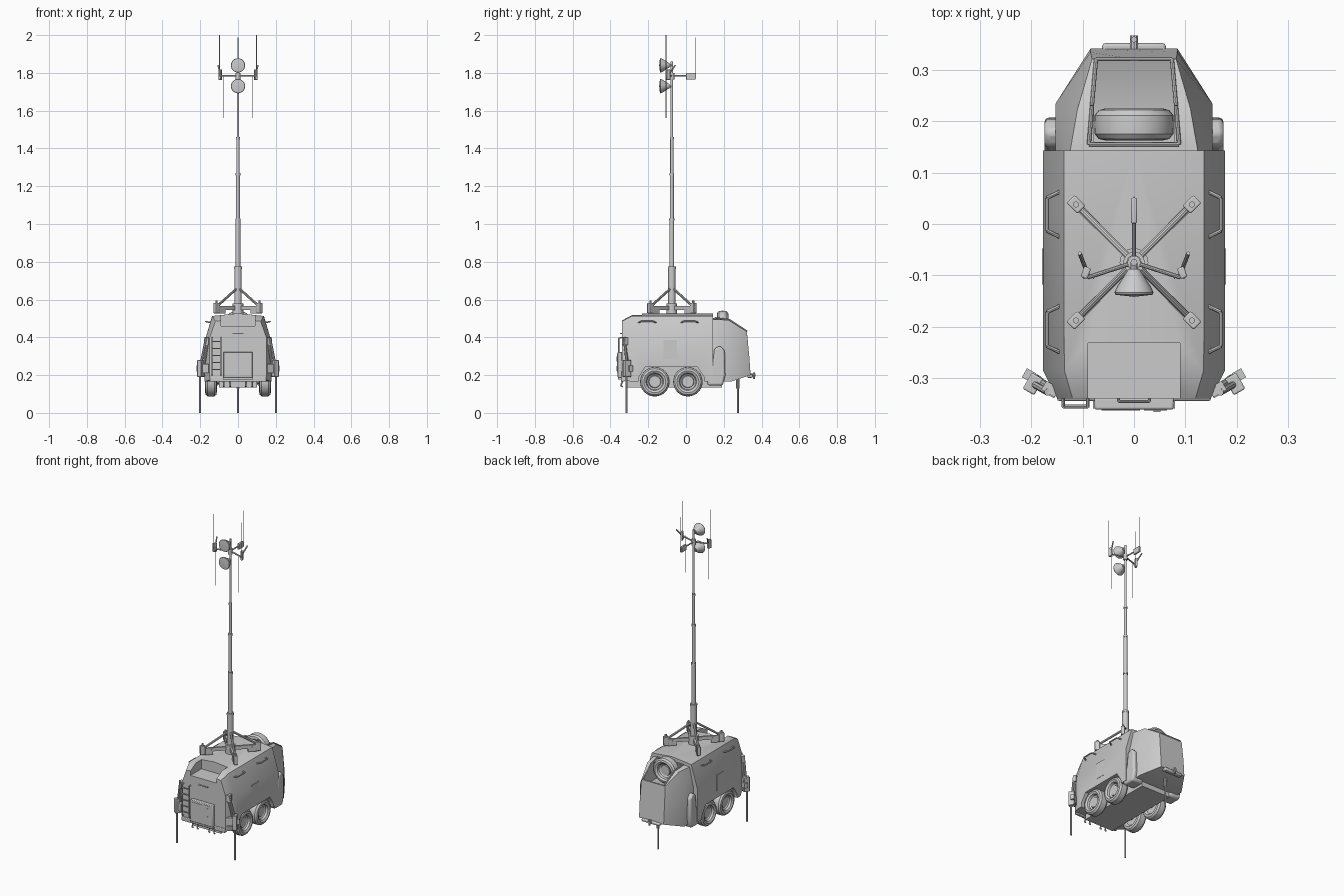
import bpy, bmesh, math
from mathutils import Vector, Matrix

if "Cube" in bpy.data.objects:
    bpy.data.objects.remove(bpy.data.objects["Cube"])


def finish(name, bm):
    bmesh.ops.recalc_face_normals(bm, faces=bm.faces)
    me = bpy.data.meshes.new(name)
    bm.to_mesh(me)
    bm.free()
    ob = bpy.data.objects.new(name, me)
    bpy.context.collection.objects.link(ob)
    return ob


def bevel(ob, w, seg=2):
    m = ob.modifiers.new("bevel", 'BEVEL')
    m.width, m.segments, m.limit_method = w, seg, 'ANGLE'
    return ob


def box(name, loc, size, rot=(0, 0, 0), bev=0):
    bm = bmesh.new()
    bmesh.ops.create_cube(bm, size=1)
    bmesh.ops.scale(bm, vec=size, verts=bm.verts)
    ob = finish(name, bm)
    ob.location, ob.rotation_euler = loc, rot
    return bevel(ob, bev) if bev else ob


def rods(name, paths, r, r2=None, n=10):
    """Round bars along point paths."""
    bm = bmesh.new()
    for path in paths:
        for a, b in zip(path, path[1:]):
            a, b = Vector(a), Vector(b)
            d = b - a
            mat = Matrix.Translation((a + b) / 2) @ d.to_track_quat('Z', 'Y').to_matrix().to_4x4()
            bmesh.ops.create_cone(bm, cap_ends=True, segments=n, radius1=r,
                                  radius2=r if r2 is None else r2, depth=d.length, matrix=mat)
    return finish(name, bm)


def loft(name, rings):
    bm = bmesh.new()
    vs = [[bm.verts.new(p) for p in ring] for ring in rings]
    n = len(vs[0])
    for a, b in zip(vs, vs[1:]):
        for i in range(n):
            bm.faces.new((a[i], a[(i + 1) % n], b[(i + 1) % n], b[i]))
    bm.faces.new(vs[0])
    bm.faces.new(vs[-1])
    return finish(name, bm)


def prism(name, poly, x0, x1):
    return loft(name, [[(x, y, z) for y, z in poly] for x in (x0, x1)])


def lathe(name, prof, loc, axis, n=32):
    """Revolve (radius, offset) points about an axis."""
    bm = bmesh.new()
    vs = [bm.verts.new((r, 0, h)) for r, h in prof]
    es = [bm.edges.new(e) for e in zip(vs, vs[1:])]
    bmesh.ops.spin(bm, geom=vs + es, cent=(0, 0, 0), axis=(0, 0, 1), angle=2 * math.pi, steps=n)
    bmesh.ops.remove_doubles(bm, verts=bm.verts, dist=1e-5)
    ob = finish(name, bm)
    ob.location = loc
    ob.rotation_euler = Vector(axis).to_track_quat('Z', 'Y').to_euler()
    return ob


def cut(ob, cutter):
    m = ob.modifiers.new("cut", 'BOOLEAN')
    m.operation, m.object, m.solver = 'DIFFERENCE', cutter, 'EXACT'
    bpy.context.view_layer.objects.active = ob
    bpy.ops.object.modifier_apply(modifier=m.name)
    bpy.data.objects.remove(cutter)


def ring(half):
    return half + [(-x, y, z) for x, y, z in reversed(half) if x > 0]


def body_ring(y, w, zb, zm, t, zt):
    return ring([(w, y, zb), (w, y, zm), (t, y, zt), (0, y, zt + .014)])


# main hull with front locker recess and wheel wells
hull = loft("trailer_hull", [body_ring(-.34, .15, .175, .40, .12, .485),
                             body_ring(-.285, .178, .165, .375, .136, .513),
                             body_ring(.143, .178, .165, .375, .137, .513)])
cut(hull, box("recess_cutter", (0, -.317, .56), (.18, .17, .2)))
well = [(-.258, .1), (-.25, .19), (-.215, .243), (.06, .243), (.095, .19), (.105, .1)]
for s in (-1, 1):
    cut(hull, prism("well_cutter", well, s * .1, s * .3))

# tapered nose with spare wheel recess
nose = loft("tapered_nose", [
    ring([(.153, .14, .165), (.153, .14, .37), (.125, .14, .495), (0, .14, .502)]),
    ring([(.153, .235, .165), (.153, .235, .35), (.11, .225, .492), (0, .225, .497)]),
    ring([(.085, .342, .2), (.085, .335, .30), (.082, .322, .43), (0, .322, .432)])])
cut(nose, prism("spare_cutter", [(.16, .65), (.16, .385), (.24, .385), (.318, .415), (.318, .65)], -.078, .078))
frame = [(-.088, .155, .503), (-.082, .23, .493), (-.074, .322, .433),
         (.074, .322, .433), (.082, .23, .493), (.088, .155, .503), (-.088, .155, .503)]
rods("recess_frame", [frame], .004, n=8)

# chassis, bumpers and hitch
box("chassis", (0, -.06, .155), (.2, .5, .04))
for s in (-1, 1):
    for y in (-.165, .01):
        rods("axle", [[(0, y, .165), (s * .14, y, .165)]], .012)
box("front_bumper", (0, -.335, .178), (.3, .02, .026), bev=.004)
box("rear_bumper", (0, .338, .195), (.124, .03, .018), bev=.006)
rods("hitch_bar", [[(0, .33, .2), (0, .368, .2)]], .008)
rods("hitch_pin", [[(0, .36, .18), (0, .36, .215)]], .006)
rods("nose_jack_leg", [[(0, .275, 0), (0, .275, .21)]], .005)
rods("nose_jack_sleeve", [[(0, .275, .13), (0, .275, .21)]], .009)
for x in (-.075, -.04, .04, .075):
    rods("front_hook", [[(x, -.335, .17), (x, -.345, .145), (x, -.335, .138)]], .004, n=8)

# wheels and spare
tyre = [(0, .012), (.03, .012), (.033, .006), (.042, .012), (.046, .024), (.058, .031), (.069, .028),
        (.077, .018), (.078, 0), (.077, -.018), (.069, -.028), (.056, -.031), (.044, -.02), (0, -.02)]
for s in (-1, 1):
    for y in (-.165, .01):
        lathe("wheel", tyre, (s * .143, y, .165), (s, 0, 0))
lathe("spare_wheel", tyre, (0, .194, .463), (0, 1, 0))

# mudguards behind the wheels, side handles, side panels
guard = [(.115, .145), (.195, .145), (.208, .2), (.205, .33), (.18, .356), (.15, .34), (.14, .25), (.105, .2)]
for s in (-1, 1):
    bevel(prism("mudguard", guard, s * .1, s * .175), .01)
    for y0, y1 in ((-.25, -.16), (-.025, .063)):
        rods("side_handle", [[(s * .145, y0, .478), (s * .17, y0 + .012, .484), (s * .17, y1 - .012, .484),
                              (s * .145, y1, .478)]], .004, n=8)
    box("side_hatch", (s * .178, -.083, .335), (.003, .07, .1))

# front control cabinet
box("control_cabinet", (0, -.35, .255), (.155, .024, .135), bev=.004)
box("cabinet_door_left", (-.026, -.362, .265), (.075, .004, .09))
box("cabinet_door_right", (.042, -.362, .265), (.045, .004, .1))
for z in (.235, .285):
    box("cabinet_latch", (.045, -.364, z), (.014, .006, .026))
box("cabinet_sill", (0, -.35, .182), (.16, .02, .01))
rods("locker_grip", [[(-.03, -.338, .42), (-.03, -.346, .42), (.03, -.346, .42), (.03, -.338, .42)]], .003, n=8)

# ladder
rods("ladder", [[(x, -.335, .20), (x, -.356, .205), (x, -.356, .395), (x, -.335, .40)] for x in (-.138, -.09)]
     + [[(-.138, -.356, z), (-.09, -.356, z)] for z in (.23, .267, .304, .341, .378)], .0035, n=8)

# corner stabilisers
for s in (-1, 1):
    a = s * math.radians(30)
    box("stabiliser_housing", (s * .197, -.312, .235), (.026, .036, .09), (0, 0, a), .003)
    box("stabiliser_bracket", (s * .172, -.318, .235), (.05, .022, .05), (0, 0, a))
    box("stabiliser_clamp", (s * .205, -.295, .235), (.02, .02, .03), (0, 0, a))
    rods("stabiliser_leg", [[(s * .2, -.315, 0), (s * .2, -.315, .25)]], .0055)
    rods("stabiliser_arm", [[(s * .196, -.312, .26), (s * .168, -.328, .4)],
                            [(s * .19, -.30, .2), (s * .162, -.325, .37)]], .007, n=8)
    box("stabiliser_mount", (s * .163, -.322, .38), (.03, .02, .04), (0, 0, a))

# telescopic mast
MY = -.075
for i, (z0, z1, r) in enumerate([(.52, .775, .019), (.775, 1.03, .0125), (1.03, 1.27, .0105),
                                 (1.27, 1.46, .0085), (1.46, 1.86, .0065)]):
    rods("mast_section_%d" % (i + 1), [[(0, MY, z0 - .01), (0, MY, z1)]], r, n=16)
    if i < 4:
        rods("mast_collar_%d" % (i + 1), [[(0, MY, z1 - .012), (0, MY, z1)]], r + .002, n=16)

# mast base: four beams, posts and braces
for sx in (-1, 1):
    for sy in (-1, 1):
        d = Vector((sx, sy, 0)).normalized()
        c = Vector((0, MY, 0))
        ang = math.atan2(sy, sx)
        up = Vector((0, 0, 1))
        m = c + d * .085
        box("base_beam", m + up * .555, (.15, .012, .022), (0, 0, ang))
        box("base_beam_foot", c + d * .125 + up * .54, (.05, .014, .03), (0, 0, ang))
        box("base_pad", c + d * .16 + up * .555, (.03, .022, .055), (0, 0, ang), .003)
        rods("base_screw", [[c + d * .16 + up * .56, c + d * .16 + up * .595]], .006)
        rods("base_brace", [[c + d * .015 + up * .655, c + d * .145 + up * .572]], .0065)
rods("base_hub", [[(0, MY, .525), (0, MY, .58)]], .028, n=16)

# dishes
for z in (1.84, 1.73):
    lathe("dish", [(0, .004), (.036, 0), (.038, -.004), (.034, -.014), (.014, -.045), (.012, -.05), (0, -.05)],
          (0, -.138, z), (0, -1, 0), 24)
    rods("dish_mount", [[(0, -.1, z), (0, MY, z)]], .007)

# antenna arms and whips
rods("arm_hub", [[(0, MY, 1.765), (0, MY, 1.8)]], .013, n=12)
rods("rear_arm", [[(0, MY, 1.785), (0, .01, 1.785)]], .004)
box("rear_antenna_box", (0, .026, 1.782), (.012, .05, .036), bev=.003)
rods("rear_whip", [[(0, .052, 1.77), (0, .052, 1.988)]], .0018, n=6)
for s in (-1, 1):
    rods("side_arm", [[(0, MY, 1.785), (s * .09, -.104, 1.785)]], .0045)
    box("side_antenna_box", (s * .094, -.095, 1.79), (.014, .022, .055), (0, 0, s * .35), .003)
    rods("side_antenna_blade", [[(s * .088, -.104, 1.775), (s * .106, -.057, 1.84)]], .004, n=8)
    rods("upper_whip", [[(s * .098, -.106, 1.78), (s * .098, -.106, 2.0)]], .0016, n=6)
    rods("lower_whip", [[(s * .079, -.106, 1.56), (s * .079, -.106, 1.79)]], .0016, n=6)

# smooth curved surfaces, keep hard edges
bpy.ops.object.select_all(action='DESELECT')
for ob in bpy.context.scene.objects:
    ob.select_set(True)
bpy.context.view_layer.objects.active = hull
bpy.ops.object.shade_smooth_by_angle(angle=math.radians(35))
